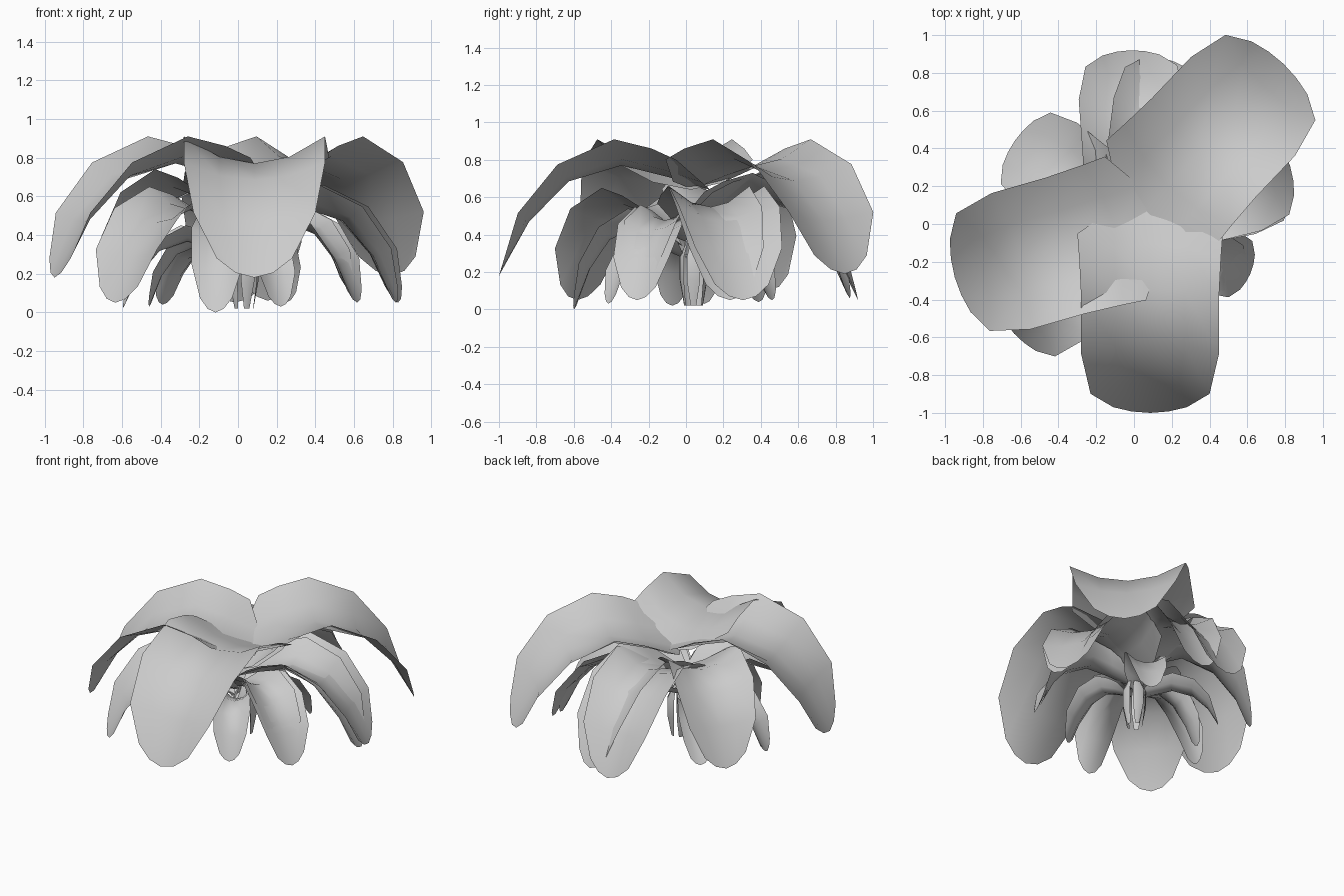
import bpy, bmesh, math
from mathutils import Vector

if "Cube" in bpy.data.objects:
    bpy.data.objects.remove(bpy.data.objects["Cube"])

# Petal rows of the largest petal: radius, height of midrib, half width, edge shift outward, edge lift
ROWS = [(-.13, .64, .385, .18, .16), (.10, .71, .375, .08, .15), (.34, .77, .365, .04, .14),
        (.62, .685, .365, .06, .09), (.83, .47, .315, .06, .045), (.99, .18, .195, -.03, .10)]


def smooth(ob):
    bpy.ops.object.select_all(action='DESELECT')
    bpy.context.view_layer.objects.active = ob
    ob.select_set(True)
    bpy.ops.object.shade_smooth_by_angle(angle=math.radians(40))


def finish(bm, name):
    me = bpy.data.meshes.new(name)
    bm.to_mesh(me)
    bm.free()
    ob = bpy.data.objects.new(name, me)
    bpy.context.collection.objects.link(ob)
    smooth(ob)
    return ob


def petal(name, deg, r_tip, width, z_top, z_tip, r_in=-.13, side=0, taper=1.0):
    """Cupped, drooping petal that hangs outward from the centre."""
    a = math.radians(deg)
    out, lat = Vector((math.cos(a), math.sin(a), 0)), Vector((-math.sin(a), math.cos(a), 0))
    w = width / .74
    h = (z_top - z_tip) / .73
    rs = (r_tip - r_in) / 1.12
    bm = bmesh.new()
    grid = []
    for i, (r, z, hw, dr, dz) in enumerate(ROWS):
        hw *= w * (taper + (1 - taper) * min(1, i / 3))
        row = []
        for j in range(5):
            s = (j - 2) / 2
            k = s * s
            p = out * (r_in + (r + .13 + dr * k) * rs)
            p += lat * (hw * s + side)
            p.z = z_tip + (z - .18 + dz * k) * h
            row.append(bm.verts.new(p))
        grid.append(row)
    for r0, r1 in zip(grid, grid[1:]):
        for j in range(4):
            bm.faces.new((r0[j], r1[j], r1[j + 1], r0[j + 1]))
    return finish(bm, name)


# Upper whorl: three broad petals
petal("upper_petal_front", -90, 1.0, .74, .91, .18, side=.085)
petal("upper_petal_back_right", 46.5, 1.16, .77, .91, .19, r_in=.04, side=.01)
petal("upper_petal_left", 196, .99, .76, .91, .18, side=.01)

# Middle whorl, with slightly smaller petals nested beneath
MIDDLE = [(17, .88, .57, .66, .05, .05), (14, .85, .48, .66, .05, .03),
          (91, .92, .57, .73, .05, 0), (80, .89, .45, .73, .06, 0),
          (222.5, .86, .55, .65, .05, 0), (145, .77, .54, .74, .10, 0)]
for n, (deg, r, w, zt, zb, side) in enumerate(MIDDLE):
    petal(f"middle_petal_{n + 1}", deg, r, w, zt, zb, r_in=-.01, side=side, taper=.85)

# Lower whorl of narrow petals
LOWER = [(-23, .67, .38, .55, .05), (-24, .63, .31, .56, .12),
         (-101, .61, .32, .54, 0), (-62, .47, .25, .42, .03),
         (135, .55, .24, .38, .04), (187, .60, .25, .45, .02),
         (62, .52, .27, .45, .05), (168, .47, .22, .42, .03)]
for n, (deg, r, w, zt, zb) in enumerate(LOWER):
    petal(f"lower_petal_{n + 1}", deg, r, w, zt, zb, r_in=.02, taper=.6)

# Bud at the centre: narrow upright strips hanging in a ring
for n in range(5):
    a = n * math.tau / 5
    bm = bmesh.new()
    rings = []
    for rad, z, half in ((.03, .38, .3), (.075, .28, .5), (.075, .16, .5), (.05, .02, .3)):
        rings.append([bm.verts.new((.03 + rad * math.cos(a + s * half),
                                    .04 + rad * math.sin(a + s * half), z)) for s in (-1, 0, 1)])
    for r0, r1 in zip(rings, rings[1:]):
        for j in range(2):
            bm.faces.new((r0[j], r1[j], r1[j + 1], r0[j + 1]))
    finish(bm, f"bud_strip_{n + 1}")
